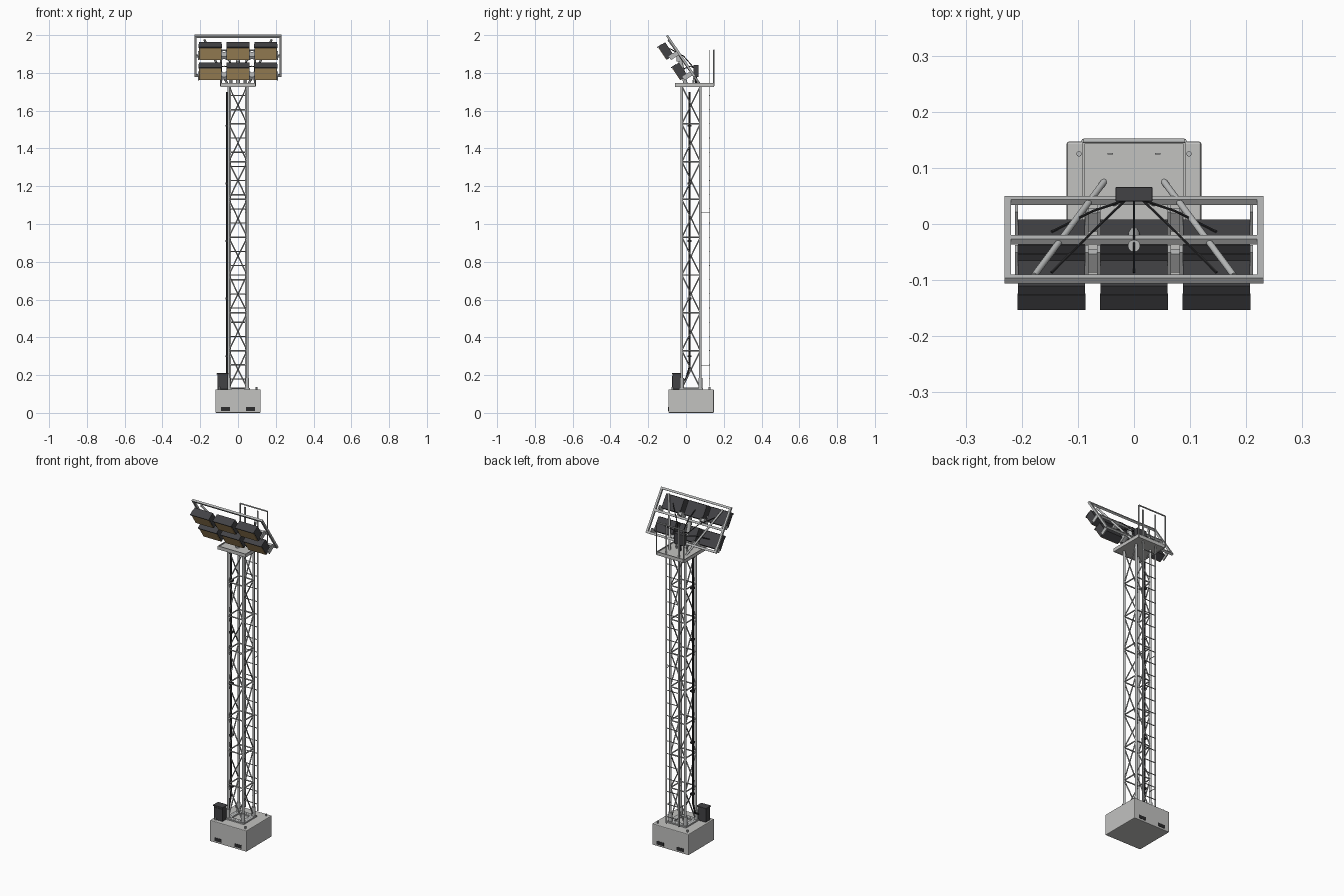
import bpy, bmesh, math
from mathutils import Vector, Matrix

cube = bpy.data.objects.get("Cube")
if cube:
    bpy.data.objects.remove(cube)


def material(name, color):
    m = bpy.data.materials.new(name)
    m.use_nodes = True
    m.diffuse_color = (*color, 1)
    m.node_tree.nodes["Principled BSDF"].inputs["Base Color"].default_value = (*color, 1)
    return m


CONCRETE = material("concrete grey", (0.54, 0.54, 0.53))
STEEL = material("galvanised steel", (0.48, 0.49, 0.49))
DARK = material("dark housing", (0.055, 0.055, 0.06))
BLACK = material("black rubber", (0.025, 0.025, 0.027))
LENS = material("amber lens", (0.7, 0.47, 0.2))

YC = 0.027            # mast axis
LEG = 0.049           # half spacing of the legs
BASE_TOP, DECK, BAY = 0.125, 1.73, 0.2


def box(bm, center, size, frame=Matrix()):
    m = frame @ Matrix.Translation(center) @ Matrix.Diagonal((*size, 1))
    bmesh.ops.create_cube(bm, size=1, matrix=m)


def tube(bm, a, b, r, sides=8):
    a, b = Vector(a), Vector(b)
    rot = (b - a).to_track_quat("Z", "Y").to_matrix().to_4x4()
    bmesh.ops.create_cone(bm, cap_ends=True, segments=sides, radius1=r, radius2=r,
                          depth=(b - a).length, matrix=Matrix.Translation((a + b) / 2) @ rot)


def path(bm, points, r, sides=8):
    for a, b in zip(points, points[1:]):
        tube(bm, a, b, r, sides)


def finish(bm, name, mat, bevel=0, smooth=False):
    mesh = bpy.data.meshes.new(name)
    bmesh.ops.recalc_face_normals(bm, faces=bm.faces)
    bm.to_mesh(mesh)
    bm.free()
    mesh.materials.append(mat)
    ob = bpy.data.objects.new(name, mesh)
    bpy.context.collection.objects.link(ob)
    if bevel:
        mod = ob.modifiers.new("edge", "BEVEL")
        mod.width, mod.segments = bevel, 2
    if smooth:
        bpy.ops.object.select_all(action="DESELECT")
        ob.select_set(True)
        bpy.context.view_layer.objects.active = ob
        bpy.ops.object.shade_smooth_by_angle(angle=math.radians(50))


corners = [(sx, sy) for sx in (-1, 1) for sy in (-1, 1)]

# Concrete base with fork pockets on front and back
bm = bmesh.new()
box(bm, (0, YC, BASE_TOP / 2), (0.24, 0.24, BASE_TOP))
finish(bm, "base_block", CONCRETE, bevel=0.004)
bm = bmesh.new()
for sx, sy in corners:
    box(bm, (sx * 0.066, YC + sy * 0.12, 0.021), (0.047, 0.003, 0.02))
finish(bm, "fork_pockets", BLACK)

# Anchor frame, leg sleeves and lifting bolts
bm = bmesh.new()
for s in (-1, 1):
    box(bm, (s * LEG, YC, BASE_TOP + 0.004), (0.028, 0.126, 0.008))
    box(bm, (0, YC + s * LEG, BASE_TOP + 0.004), (0.126, 0.028, 0.007))
for sx, sy in corners:
    x, y = sx * LEG, YC + sy * LEG
    tube(bm, (x, y, BASE_TOP), (x, y, 0.185), 0.011, 10)
    tube(bm, (sx * 0.098, YC + sy * 0.098, BASE_TOP), (sx * 0.098, YC + sy * 0.098, 0.138), 0.005)
finish(bm, "anchor_frame", STEEL, smooth=True)

# Lattice mast: one diagonal per bay and face, alternating in direction
bm = bmesh.new()
for sx, sy in corners:
    tube(bm, (sx * LEG, YC + sy * LEG, BASE_TOP), (sx * LEG, YC + sy * LEG, DECK), 0.007, 10)
finish(bm, "mast_legs", STEEL, smooth=True)
rails, braces = bmesh.new(), bmesh.new()
for side in range(4):
    turn = Matrix.Translation((0, YC, 0)) @ Matrix.Rotation(side * math.pi / 2, 4, "Z")
    for i in range(8):
        z = 0.13 + i * BAY
        s = 1 if i % 2 else -1
        tube(rails, turn @ Vector((-LEG, -LEG, z)), turn @ Vector((LEG, -LEG, z)), 0.0038)
        tube(braces, turn @ Vector((-s * LEG, -LEG, z)), turn @ Vector((s * LEG, -LEG, z + BAY)), 0.0035)
finish(rails, "mast_horizontals", STEEL, smooth=True)
finish(braces, "mast_diagonals", STEEL, smooth=True)

# Ladder on the back, rails running on above the deck
bm = bmesh.new()
LY = 0.125
for s in (-1, 1):
    box(bm, (s * 0.042, LY, 1.03), (0.01, 0.003, 1.78))
    for z in (0.25, 1.06):
        tube(bm, (s * 0.042, YC + LEG, z), (s * 0.042, LY, z), 0.002, 6)
for i in range(21):
    tube(bm, (-0.042, LY, 0.18 + i * 0.075), (0.042, LY, 0.18 + i * 0.075), 0.0028, 6)
finish(bm, "ladder", STEEL)

# Service deck with kerb and rear guard rail
bm = bmesh.new()
box(bm, (0, 0.044, DECK + 0.004), (0.184, 0.206, 0.012))
for s in (-1, 1):
    box(bm, (s * 0.09, 0.044, DECK + 0.006), (0.004, 0.206, 0.02))
    box(bm, (0, 0.044 + s * 0.101, DECK + 0.006), (0.184, 0.004, 0.02))
finish(bm, "deck", CONCRETE)
bm = bmesh.new()
path(bm, [(-0.09, 0.148, DECK), (-0.09, 0.148, 1.92), (0.09, 0.148, 1.92), (0.09, 0.148, DECK)], 0.004)
finish(bm, "guard_rail", STEEL, smooth=True)

# Tilted lamp frame: local x across, y towards the beam, z up the frame
TILT = Matrix.Translation((0, -0.028, 1.89)) @ Matrix.Rotation(math.radians(34), 4, "X")
FRAME = TILT @ Matrix.Scale(-1, 4, (0, 1, 0))
bm = bmesh.new()
for z in (-0.125, 0, 0.125):
    box(bm, (0, 0, z), (0.462, 0.012, 0.012), FRAME)
for s in (-1, 1):
    box(bm, (s * 0.225, 0, 0), (0.012, 0.012, 0.262), FRAME)
finish(bm, "lamp_frame", STEEL)

# Struts and post carrying the lamp frame
bm = bmesh.new()
for s in (-1, 1):
    tube(bm, (s * 0.178, -0.092, 1.975), (s * 0.05, 0.08, DECK), 0.006, 10)
    tube(bm, (s * 0.035, 0.045, 1.785), (s * 0.035, 0.035, DECK), 0.005, 10)
tube(bm, (0, 0.0, DECK), (0, -0.034, 1.88), 0.011, 12)
tube(bm, (0, -0.039, 1.86), (0, -0.039, 1.902), 0.011, 12)
finish(bm, "frame_supports", STEEL, smooth=True)

# Six floodlights with hoods, held by brackets beside each one
housings, lenses, brackets = bmesh.new(), bmesh.new(), bmesh.new()
lamps = [(x, z) for x in (-0.147, 0, 0.147) for z in (-0.065, 0.065)]
for x, z in lamps:
    box(housings, (x, 0.05, z), (0.12, 0.044, 0.082), FRAME)
    box(housings, (x, 0.062, z + 0.041), (0.122, 0.032, 0.005), FRAME)
    box(lenses, (x, 0.0725, z - 0.003), (0.114, 0.004, 0.074), FRAME)
    for s in (-1, 1):
        box(brackets, (x + s * 0.0625, 0.03, z - 0.043), (0.006, 0.05, 0.024), FRAME)
for x in (-0.0735, 0.0735):
    for z in (-0.108, 0.022):
        box(brackets, (x, 0.03, z), (0.02, 0.04, 0.016), FRAME)
finish(housings, "floodlight_housings", DARK)
finish(lenses, "floodlight_lenses", LENS)
finish(brackets, "floodlight_brackets", STEEL)

# Junction box behind the lamps and a lead to each lamp
bm = bmesh.new()
box(bm, (0, 0.053, 1.81), (0.066, 0.026, 0.064))
finish(bm, "junction_box", DARK, bevel=0.002)
bm = bmesh.new()
for x, z in lamps:
    end = FRAME @ Vector((x, 0.027, z))
    path(bm, [(x * 0.1, 0.043, 1.825), (x * 0.5, end.y * 0.5 + 0.03, end.z * 0.5 + 0.925), end], 0.0025, 6)
tube(bm, (0, 0.053, DECK), (0, 0.053, 1.79), 0.005)
finish(bm, "lamp_leads", BLACK, smooth=True)

# Control cabinet on the base
bm = bmesh.new()
box(bm, (-0.081, -0.05, 0.165), (0.056, 0.04, 0.08))
box(bm, (-0.081, -0.05, 0.207), (0.064, 0.048, 0.006))
box(bm, (-0.081, -0.071, 0.165), (0.046, 0.004, 0.066))
finish(bm, "control_cabinet", DARK, bevel=0.001)

# Power conduit up the mast with clips
bm = bmesh.new()
path(bm, [(-0.06, -0.035, 0.16), (-0.059, 0.0, 0.18), (-0.059, 0.018, 0.24), (-0.059, 0.018, 1.7)], 0.0048)
for i in range(5):
    box(bm, (-0.056, 0.018, 0.3 + i * 0.305), (0.018, 0.022, 0.01))
finish(bm, "power_conduit", BLACK, smooth=True)
